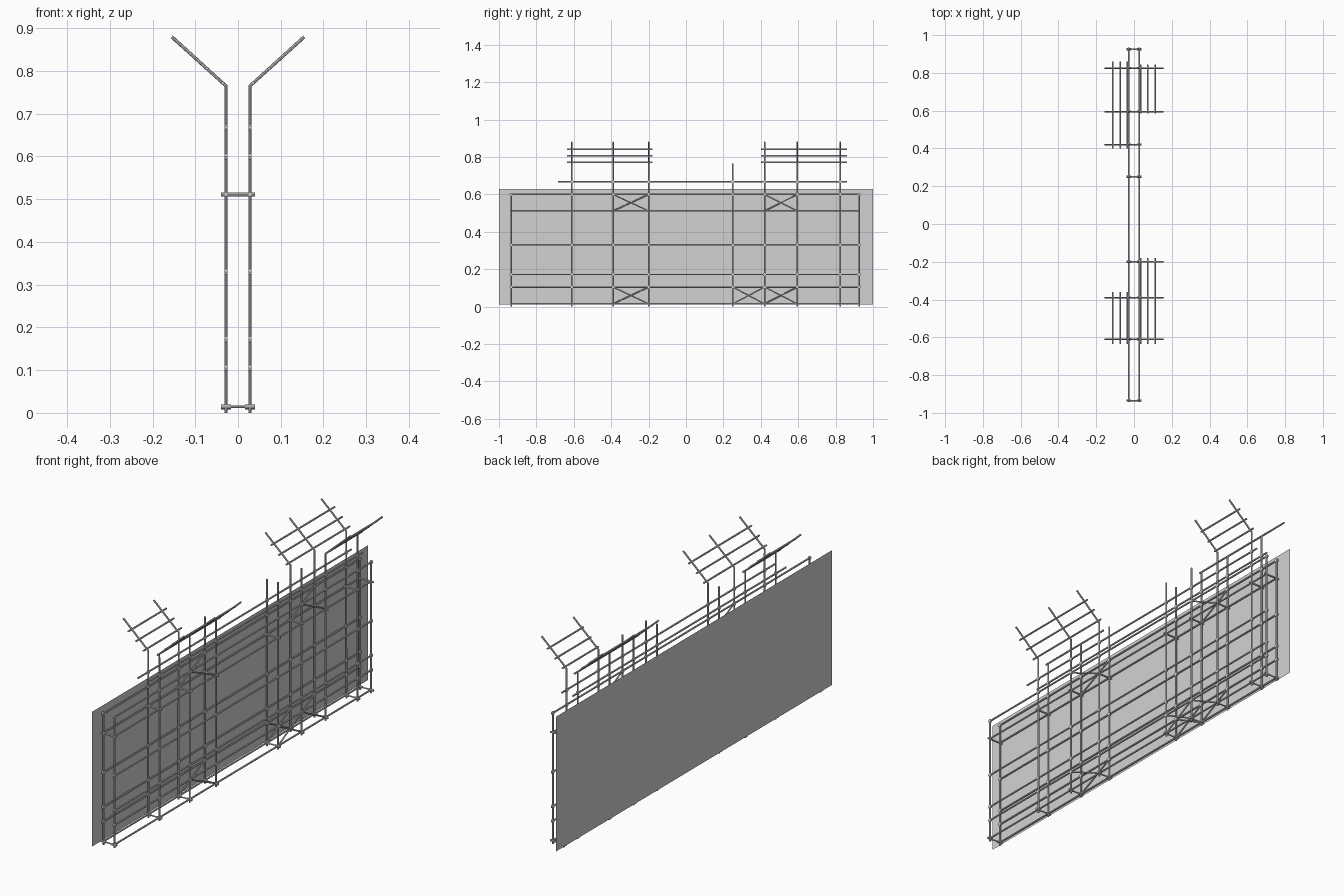
import bpy

if "Cube" in bpy.data.objects:
    bpy.data.objects.remove(bpy.data.objects["Cube"])

# One flat colour for the whole model
STEEL = bpy.data.materials.new("light grey")
STEEL.diffuse_color = (0.65, 0.65, 0.65, 1)
STEEL.use_nodes = True
STEEL.node_tree.nodes["Principled BSDF"].inputs["Base Color"].default_value = STEEL.diffuse_color

X = 0.028                       # half distance between the two rows
TOP, TIP = 0.765, (0.155, 0.88)  # bend point and arm tip
END_Y = (-0.935, 0.925)
TALL_Y = (-0.61, -0.39, -0.20, 0.25, 0.42, 0.595, 0.825)
BENT = {-1: (-0.61, -0.39, 0.42, 0.595, 0.825),
        1: (-0.61, -0.39, -0.20, 0.595, 0.825)}


def tubes(name, paths, radius):
    """One object holding several round tubes, each along a polyline."""
    cu = bpy.data.curves.new(name, 'CURVE')
    cu.dimensions = '3D'
    cu.bevel_depth = radius
    cu.bevel_resolution = 2
    cu.use_fill_caps = True
    for path in paths:
        sp = cu.splines.new('POLY')
        sp.points.add(len(path) - 1)
        for p, co in zip(sp.points, path):
            p.co = (*co, 1)
    ob = bpy.data.objects.new(name, cu)
    bpy.context.collection.objects.link(ob)
    cu.materials.append(STEEL)
    bpy.ops.object.select_all(action='DESELECT')
    ob.select_set(True)
    bpy.context.view_layer.objects.active = ob
    bpy.ops.object.convert(target='MESH')
    bpy.ops.object.shade_smooth_by_angle()
    return ob


# Upright posts, some with outward-leaning tops
for side, label in ((-1, "left"), (1, "right")):
    x = side * X
    posts = [[(x, y, 0), (x, y, 0.605)] for y in END_Y]
    for y in TALL_Y:
        path = [(x, y, 0), (x, y, TOP)]
        if y in BENT[side]:
            path.append((side * TIP[0], y, TIP[1]))
        posts.append(path)
    tubes(label + "_posts", posts, 0.004)

    # Long horizontal rails and the shorter guard rail
    rails = [[(x, -0.94, z), (x, 0.93, z)]
             for z in (0.015, 0.105, 0.172, 0.33, 0.512, 0.6)]
    rails.append([(x, -0.685, 0.668), (x, 0.86, 0.668)])
    tubes(label + "_rails", rails, 0.004)

    # Rails across the leaning arms
    spans = ((-0.635, -0.36), (0.40, 0.86)) if side < 0 else \
            ((-0.635, -0.18), (0.585, 0.845))
    arm = []
    for a, b in spans:
        for z in (0.772, 0.806, 0.841):
            ax = X + (z - TOP) / (TIP[1] - TOP) * (TIP[0] - X)
            arm.append([(side * ax, a, z), (side * ax, b, z)])
    tubes(label + "_arm_rails", arm, 0.004)

    # Diagonal braces, one direction per row, both in the double bay
    braces = []
    for a, b in ((-0.39, -0.20), (0.42, 0.595)):
        for lo, hi in ((0.015, 0.105), (0.512, 0.6)):
            if side > 0:
                lo, hi = hi, lo
            braces.append([(x, a, lo), (x, b, hi)])
    braces += [[(x, 0.25, 0.015), (x, 0.42, 0.105)],
               [(x, 0.25, 0.105), (x, 0.42, 0.015)]]
    tubes(label + "_diagonal_braces", braces, 0.0035)

    # Round couplers where rails meet posts
    joints = [[(x - 0.004, y, z), (x + 0.004, y, z)]
              for y in END_Y + TALL_Y for z in (0.105, 0.172, 0.33, 0.6)]
    joints += [[(x - 0.004, y, 0.668), (x + 0.004, y, 0.668)]
               for y in TALL_Y]
    tubes(label + "_couplers", joints, 0.0085)

    # Thick sleeves at the feet
    tubes(label + "_foot_sleeves",
          [[(side * 0.016, y, 0.014), (side * 0.04, y, 0.014)]
           for y in END_Y + TALL_Y], 0.0055)

# Cross bars joining the two rows
tubes("upper_cross_bars", [[(-0.04, y, 0.511), (0.04, y, 0.511)]
                           for y in END_Y + TALL_Y], 0.0042)
tubes("lower_cross_bars", [[(-0.03, y, 0.014), (0.03, y, 0.014)]
                           for y in END_Y + TALL_Y], 0.003)

# Flat sheet on the left side
me = bpy.data.meshes.new("back_panel")
me.from_pydata([(-0.041, -1, 0.012), (-0.041, 1, 0.012),
                (-0.041, 1, 0.63), (-0.041, -1, 0.63)], [], [(0, 3, 2, 1)])
me.materials.append(STEEL)
bpy.context.collection.objects.link(bpy.data.objects.new("back_panel", me))
